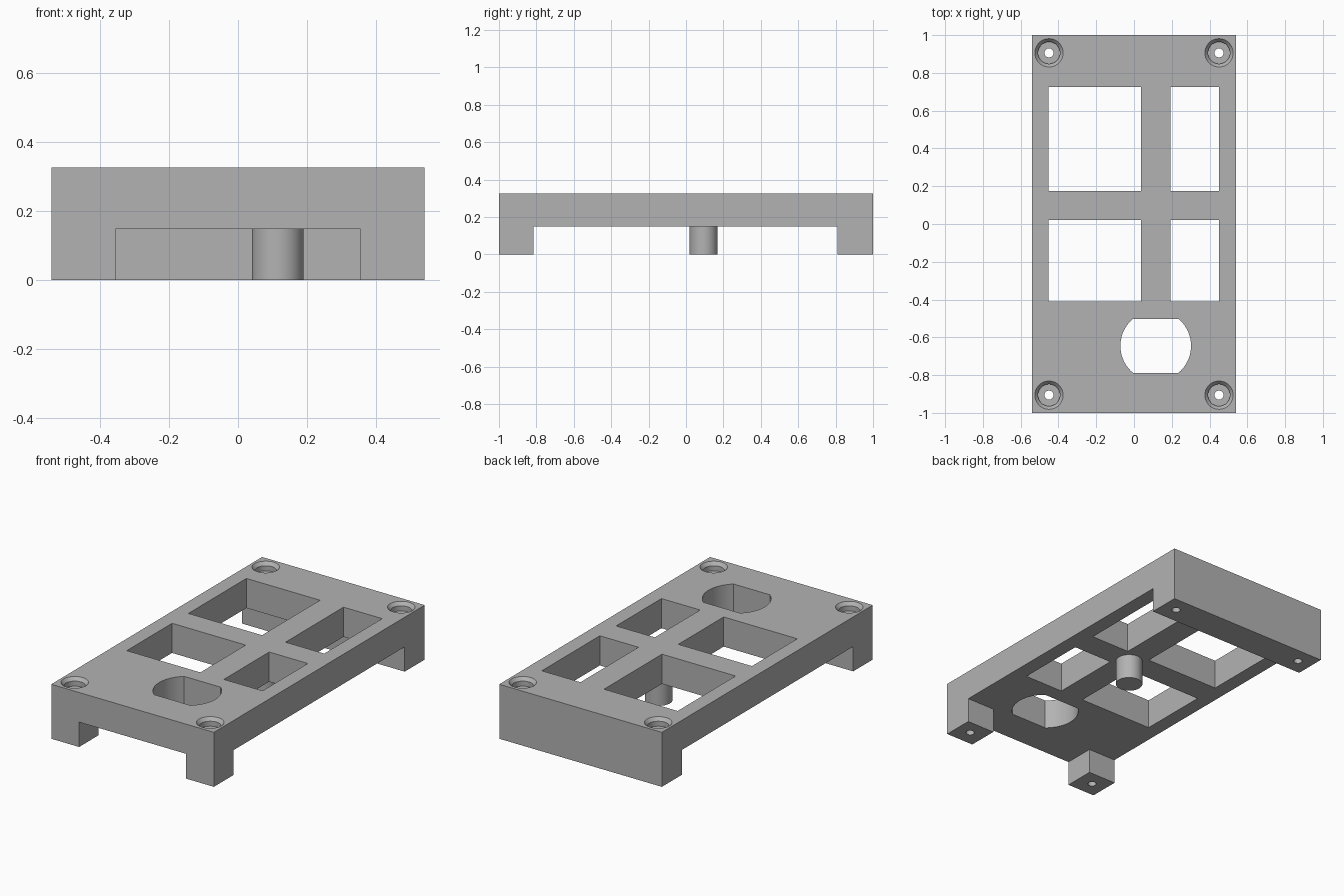
import bpy, bmesh, math

cube = bpy.data.objects.get("Cube")
if cube:
    bpy.data.objects.remove(cube, do_unlink=True)

HALF_X, TOP, UNDER = 0.54, 0.327, 0.149

grey = bpy.data.materials.new("plain grey")
grey.use_nodes = True
colour = (0.45, 0.45, 0.45, 1)
grey.diffuse_color = colour
grey.node_tree.nodes["Principled BSDF"].inputs["Base Color"].default_value = colour


def finish(name, bm):
    bmesh.ops.recalc_face_normals(bm, faces=bm.faces)
    mesh = bpy.data.meshes.new(name)
    bm.to_mesh(mesh)
    bm.free()
    mesh.materials.append(grey)
    obj = bpy.data.objects.new(name, mesh)
    bpy.context.collection.objects.link(obj)
    return obj


def prism(name, outline, z0, z1):
    """Extrude a flat outline from z0 up to z1."""
    bm = bmesh.new()
    face = bm.faces.new([bm.verts.new((x, y, z0)) for x, y in outline])
    new = bmesh.ops.extrude_face_region(bm, geom=[face])["geom"]
    for v in new:
        if isinstance(v, bmesh.types.BMVert):
            v.co.z = z1
    return finish(name, bm)


def rect(x0, x1, y0, y1):
    return [(x0, y0), (x1, y0), (x1, y1), (x0, y1)]


def arc(cx, cy, r, start, end, steps):
    angles = [start + (end - start) * i / steps for i in range(steps + 1)]
    return [(cx + r * math.cos(a), cy + r * math.sin(a)) for a in angles]


def lathe(name, cx, cy, profile, sides=48):
    """Closed turned solid from (radius, height) pairs."""
    bm = bmesh.new()
    rings = [[bm.verts.new((x, y, z)) for x, y in
              arc(cx, cy, r, 0, math.tau, sides)[:-1]] for r, z in profile]
    for low, high in zip(rings, rings[1:]):
        for i in range(sides):
            j = (i + 1) % sides
            bm.faces.new((low[i], low[j], high[j], high[i]))
    bm.faces.new(rings[0])
    bm.faces.new(rings[-1])
    return finish(name, bm)


# Solid block that the panel is cut from
panel = prism("panel", rect(-HALF_X, HALF_X, -1, 1), 0, TOP)

# Underside clearance: leaves a full rear bar and two front feet
foot_x, foot_y, bar_y = 0.355, -0.815, 0.81
clearance = [(-foot_x, -1.2), (foot_x, -1.2), (foot_x, foot_y), (0.7, foot_y),
             (0.7, bar_y), (-0.7, bar_y), (-0.7, foot_y), (-foot_x, foot_y)]
cutters = [prism("underside_cutter", clearance, -0.1, UNDER)]

# Four rectangular windows
for x0, x1 in ((-0.452, 0.037), (0.193, 0.45)):
    for y0, y1 in ((0.175, 0.725), (-0.41, 0.02)):
        cutters.append(prism("window_cutter", rect(x0, x1, y0, y1), 0.05, 0.5))

# Round socket opening with flat front and back
cx, cy, r = 0.115, -0.645, 0.187
a = math.asin(0.143 / r)
socket = arc(cx, cy, r, -a, a, 20) + arc(cx, cy, r, math.pi - a, math.pi + a, 20)
cutters.append(prism("socket_cutter", socket, 0.05, 0.5))

# Stepped screw holes in the corners
screw = [(0.024, -0.1), (0.024, TOP - 0.05), (0.058, TOP - 0.05),
         (0.058, TOP - 0.02), (0.075, TOP), (0.075, 0.5)]
for sx in (-1, 1):
    for sy in (-1, 1):
        cutters.append(lathe("screw_cutter", sx * 0.45, sy * 0.906, screw))

# Cut every opening, then drop the cutters
bpy.context.view_layer.objects.active = panel
for cutter in cutters:
    cutter.hide_render = True
    mod = panel.modifiers.new("cut", "BOOLEAN")
    mod.operation, mod.solver, mod.object = "DIFFERENCE", "EXACT", cutter
    bpy.ops.object.modifier_apply(modifier=mod.name)
    bpy.data.objects.remove(cutter, do_unlink=True)

# Support post under the crossing of the window bars
post = lathe("support_post", 0.115, 0.094, [(0.075, 0), (0.075, UNDER + 0.01)])

bpy.ops.object.select_all(action="DESELECT")
for obj in (panel, post):
    obj.select_set(True)
bpy.context.view_layer.objects.active = panel
bpy.ops.object.shade_smooth_by_angle(angle=math.radians(25))
